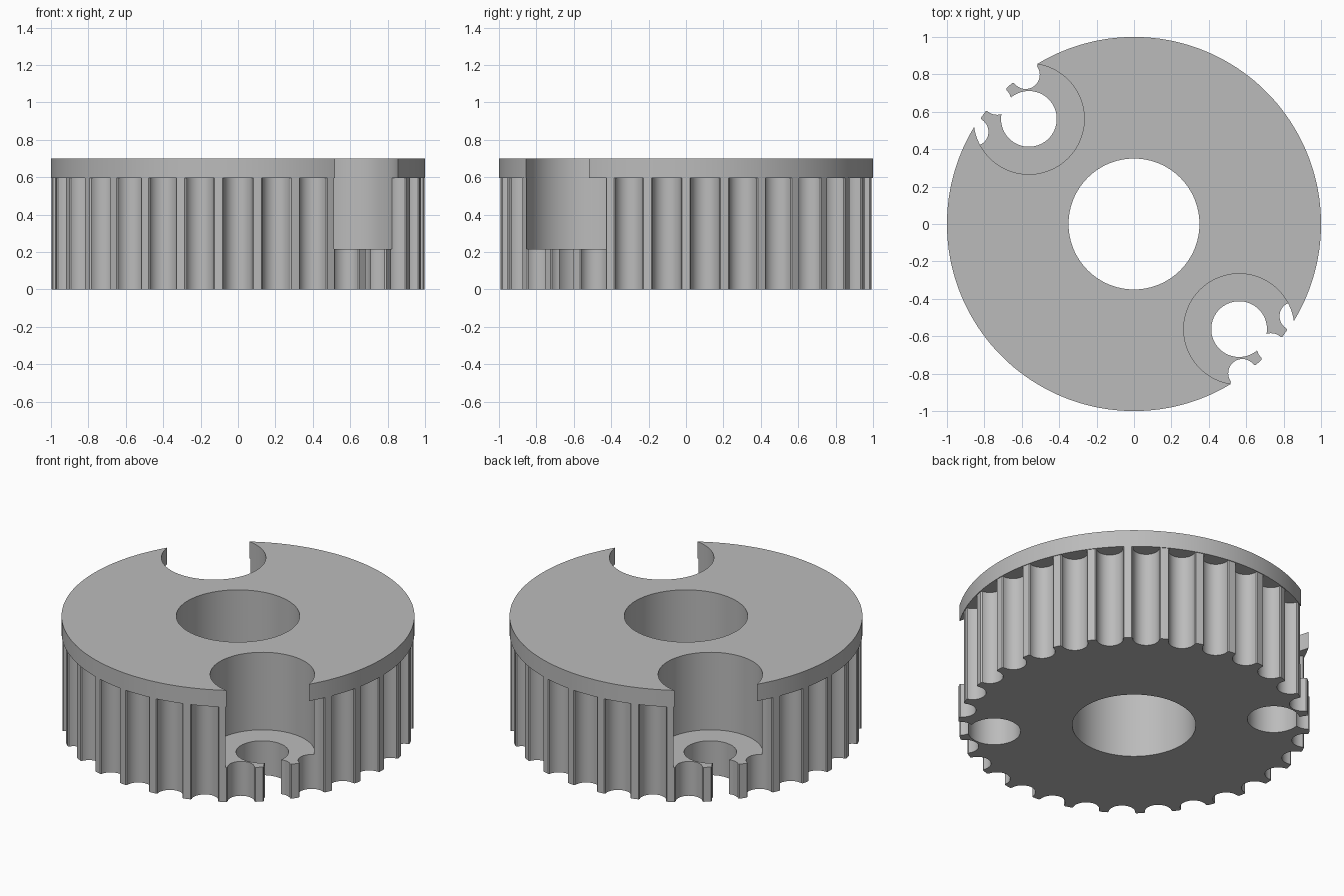
import bpy, bmesh
from math import sin, cos, pi, radians
from mathutils import Vector

TEETH = 30
TIP_R = 0.996        # radius of the tooth lands
GROOVE_R = 0.076     # radius of each round groove
GROOVE_C = 0.986     # distance of groove centres from the axis
HEIGHT, FLANGE_Z, SEAT_Z = 0.70, 0.595, 0.215

cube = bpy.data.objects.get("Cube")
if cube:
    bpy.data.objects.remove(cube, do_unlink=True)

grey = bpy.data.materials.new("plain grey")
grey.use_nodes = True
colour = (0.5, 0.5, 0.5, 1)
grey.diffuse_color = colour
grey.node_tree.nodes["Principled BSDF"].inputs["Base Color"].default_value = colour


def circle(radius, count, cx=0, cy=0):
    return [(cx + radius * cos(2 * pi * i / count), cy + radius * sin(2 * pi * i / count))
            for i in range(count)]


def prism(name, outline, bottom, top):
    """Extrude a closed outline between two heights."""
    bm = bmesh.new()
    face = bm.faces.new([bm.verts.new((x, y, bottom)) for x, y in outline])
    out = bmesh.ops.extrude_face_region(bm, geom=[face])
    moved = [v for v in out["geom"] if isinstance(v, bmesh.types.BMVert)]
    bmesh.ops.translate(bm, verts=moved, vec=(0, 0, top - bottom))
    bmesh.ops.recalc_face_normals(bm, faces=bm.faces)
    mesh = bpy.data.meshes.new(name)
    bm.to_mesh(mesh)
    bm.free()
    mesh.materials.append(grey)
    obj = bpy.data.objects.new(name, mesh)
    bpy.context.collection.objects.link(obj)
    return obj


def toothed_outline():
    """Round grooves between narrow lands with eased corners."""
    points = []
    steps = 16
    pitch = 2 * pi / TEETH
    for i in range(TEETH):
        mid = (i + 0.5) * pitch
        out = Vector((cos(mid), sin(mid)))
        side = Vector((-sin(mid), cos(mid)))
        for k in range(steps + 1):
            a = -pi / 2 + pi * k / steps
            points.append(out * (GROOVE_C - GROOVE_R * cos(a)) + side * GROOVE_R * sin(a))
        # land, following the outer radius
        for f in (-0.21, 0, 0.21):
            a = (i + 1) * pitch + f * pitch / 2
            points.append(Vector((cos(a), sin(a))) * TIP_R)
    return points


def combine(target, tool, operation):
    mod = target.modifiers.new(tool.name, "BOOLEAN")
    mod.operation = operation
    mod.solver = "EXACT"
    mod.object = tool
    bpy.context.view_layer.objects.active = target
    bpy.ops.object.modifier_apply(modifier=mod.name)
    bpy.data.objects.remove(tool, do_unlink=True)


# Toothed body with the plain flange on top
pulley = prism("toothed_pulley", toothed_outline(), 0, FLANGE_Z + 0.02)
combine(pulley, prism("flange", circle(1, 180), FLANGE_Z, HEIGHT), "UNION")

# Central bore
combine(pulley, prism("bore_cutter", circle(0.35, 96), -0.1, 1), "DIFFERENCE")

# Two opposite screw holes with deep counterbores that break through the rim
for name, s in (("right_front", 1), ("left_back", -1)):
    x, y = 0.562 * s, -0.562 * s
    combine(pulley, prism(name + "_counterbore", circle(0.296, 96, x, y), SEAT_Z, 1), "DIFFERENCE")
    combine(pulley, prism(name + "_hole", circle(0.149, 64, x, y), -0.1, 1), "DIFFERENCE")

# Smooth the curved walls, keep the rims sharp
bpy.ops.object.select_all(action="DESELECT")
pulley.select_set(True)
bpy.context.view_layer.objects.active = pulley
bpy.ops.object.shade_smooth_by_angle(angle=radians(30))
